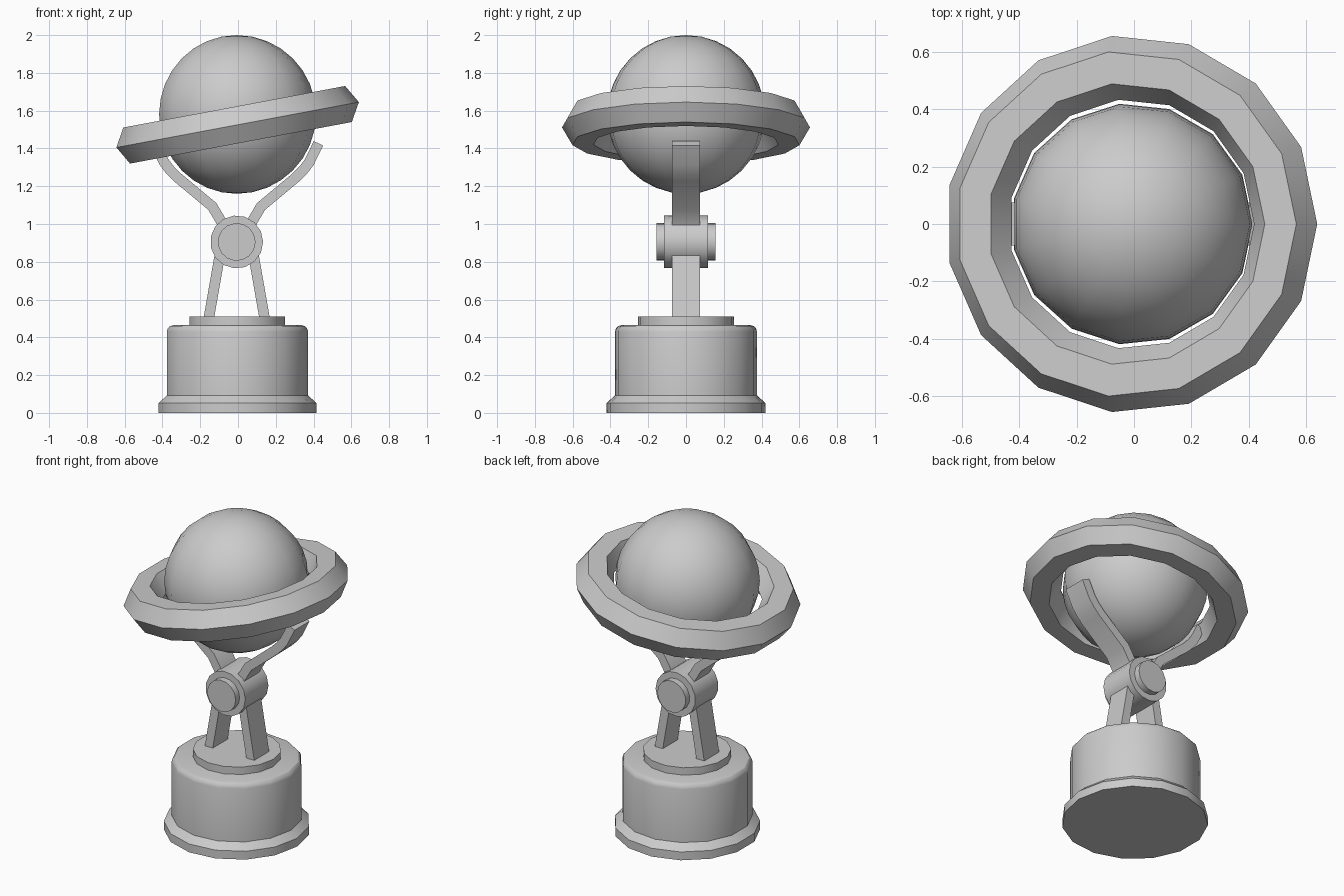
import bpy, bmesh, math
from mathutils import Vector

if "Cube" in bpy.data.objects:
    bpy.data.objects.remove(bpy.data.objects["Cube"])

CX = -0.007      # shared centre line of the 15-sided parts
SIDES = 15


def finish(name, bm, loc, rot=(0, 0, 0), mirror=False, angle=30):
    bmesh.ops.remove_doubles(bm, verts=bm.verts, dist=1e-5)
    bmesh.ops.recalc_face_normals(bm, faces=bm.faces)
    mesh = bpy.data.meshes.new(name)
    bm.to_mesh(mesh)
    bm.free()
    obj = bpy.data.objects.new(name, mesh)
    bpy.context.collection.objects.link(obj)
    obj.location, obj.rotation_euler = loc, rot
    if mirror:
        obj.modifiers.new("mirror", 'MIRROR').use_axis = (True, False, False)
    bpy.ops.object.select_all(action='DESELECT')
    obj.select_set(True)
    bpy.context.view_layer.objects.active = obj
    bpy.ops.object.shade_smooth_by_angle(angle=math.radians(angle))
    return obj


def lathe(name, profile, loc, rot=(0, 0, 0), closed=False):
    """Turn an (r, z) profile around z; open profiles get flat caps."""
    bm = bmesh.new()
    rings = []
    for i in range(SIDES):
        a = math.tau * i / SIDES
        rings.append([bm.verts.new((r * math.cos(a), r * math.sin(a), z)) for r, z in profile])
    n = len(profile)
    for i in range(SIDES):
        p, q = rings[i], rings[(i + 1) % SIDES]
        for j in range(n if closed else n - 1):
            k = (j + 1) % n
            bm.faces.new((p[j], q[j], q[k], p[k]))
    if not closed:
        for end in (0, -1):
            if profile[end][0] > 1e-4:
                bm.faces.new([ring[end] for ring in rings])
    return finish(name, bm, loc, rot)


def strip(name, path, thick, half_depth):
    """Flat bar following an (x, z) path, mirrored to the other side."""
    pts = [Vector(p) for p in path]
    bm = bmesh.new()
    sections = []
    for i, p in enumerate(pts):
        ins = (p - pts[i - 1]).normalized() if i else None
        out = (pts[i + 1] - p).normalized() if i < len(pts) - 1 else None
        t = ((ins or out) + (out or ins)).normalized()
        n = Vector((-t.y, t.x)) * thick / 2 / t.dot(ins or out)
        sections.append([bm.verts.new((p.x + s * n.x, y, p.y + s * n.y))
                         for s, y in ((-1, -half_depth), (1, -half_depth),
                                      (1, half_depth), (-1, half_depth))])
    for a, b in zip(sections, sections[1:]):
        for j in range(4):
            k = (j + 1) % 4
            bm.faces.new((a[j], a[k], b[k], b[j]))
    bm.faces.new(sections[0])
    bm.faces.new(sections[-1])
    return finish(name, bm, (CX, 0, 0), mirror=True)


# Pedestal: plinth, tapered step and drum with a rounded top edge
lathe("pedestal", [(0.422, 0), (0.422, 0.053), (0.378, 0.092), (0.378, 0.43),
                   (0.373, 0.447), (0.362, 0.459), (0.345, 0.464)], (CX, 0, 0))
lathe("collar", [(0.255, 0.45), (0.255, 0.511)], (CX, 0, 0))

# Splayed legs and cradle arms
strip("legs", [(0.147, 0.505), (0.078, 0.9)], 0.055, 0.075)
strip("cradle_arms", [(0.045, 0.93), (0.08, 1.01), (0.129, 1.093), (0.314, 1.247),
                      (0.352, 1.285), (0.384, 1.327), (0.433, 1.427)], 0.055, 0.075)

# Hub and the pin through it, both lying along y
lying = (math.radians(90), 0, 0)
lathe("hub", [(0.14, -0.116), (0.14, 0.116)], (CX, 0, 0.905), lying)
lathe("hub_pin", [(0.1, -0.156), (0.1, 0.156)], (CX, 0, 0.905), lying)

# Globe
rows = 16
lathe("globe", [(0.42 * math.sin(math.pi * i / rows), -0.42 * math.cos(math.pi * i / rows))
                for i in range(rows + 1)], (CX, 0, 1.58))

# Tilted ring with a hexagonal section
hexagon = [(0.548 + 0.112 * math.cos(math.tau * i / 6), 0.112 * math.sin(math.tau * i / 6))
           for i in range(6)]
lathe("tilted_ring", hexagon, (CX - 0.002, 0, 1.524), (0, math.radians(-10.6), 0), closed=True)
